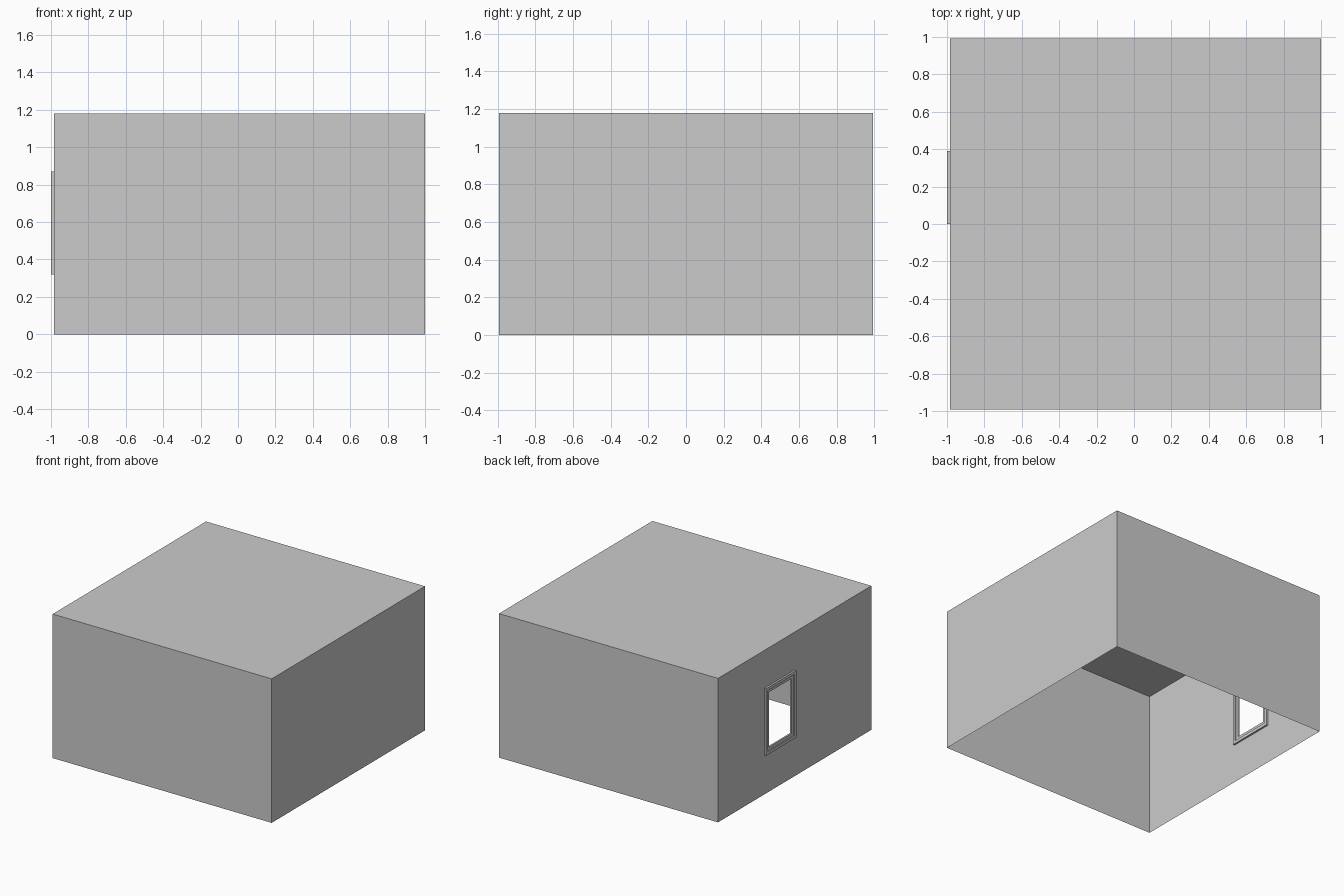
import bpy, bmesh

if "Cube" in bpy.data.objects:
    bpy.data.objects.remove(bpy.data.objects["Cube"])

H = 1.18                      # room height
HALF = 0.9925                 # half depth (y)
X0, X1 = -0.985, 1.0          # left and right walls
WIN = (0.0, 0.39, 0.32, 0.87) # window: y0, y1, z0, z1


def make_object(name, bm):
    bmesh.ops.remove_doubles(bm, verts=bm.verts, dist=1e-5)
    mesh = bpy.data.meshes.new(name)
    bm.to_mesh(mesh)
    bm.free()
    ob = bpy.data.objects.new(name, mesh)
    bpy.context.collection.objects.link(ob)
    return ob


def face(bm, pts):
    return bm.faces.new([bm.verts.new(p) for p in pts])


def inset(r, d):
    return (r[0] + d, r[1] - d, r[2] + d, r[3] - d)


def loop(r, x):
    y0, y1, z0, z1 = r
    return [(x, y0, z0), (x, y0, z1), (x, y1, z1), (x, y1, z0)]


def bridge(bm, a, b):
    for i in range(4):
        j = (i + 1) % 4
        face(bm, [a[i], a[j], b[j], b[i]])


# Room shell: thin walls and roof, open underneath
bm = bmesh.new()
y0, y1 = -HALF, HALF
face(bm, [(X0, y0, H), (X1, y0, H), (X1, y1, H), (X0, y1, H)])
face(bm, [(X0, y0, 0), (X1, y0, 0), (X1, y0, H), (X0, y0, H)])
face(bm, [(X1, y0, 0), (X1, y1, 0), (X1, y1, H), (X1, y0, H)])
face(bm, [(X1, y1, 0), (X0, y1, 0), (X0, y1, H), (X1, y1, H)])

# Left wall with its window opening, cut as one clean grid
opening = inset(WIN, 0.02)
ys = [y0, opening[0], opening[1], y1]
zs = [0, opening[2], opening[3], H]
wall = [face(bm, loop((ys[i], ys[i + 1], zs[j], zs[j + 1]), X0))
        for i in range(3) for j in range(3) if (i, j) != (1, 1)]
bmesh.ops.remove_doubles(bm, verts=bm.verts, dist=1e-5)
edges = list({e for f in wall for e in f.edges})
bmesh.ops.dissolve_limit(bm, angle_limit=0.01, verts=[], edges=edges)
bmesh.ops.recalc_face_normals(bm, faces=bm.faces)
make_object("room_shell", bm)


# Rectangular ring running around the window
def ring(name, outer, width, xa, xb):
    bm = bmesh.new()
    inner = inset(outer, width)
    loops = [loop(outer, xa), loop(outer, xb), loop(inner, xb), loop(inner, xa)]
    for k in range(4):
        bridge(bm, loops[k], loops[(k + 1) % 4])
    bmesh.ops.remove_doubles(bm, verts=bm.verts, dist=1e-5)
    bmesh.ops.recalc_face_normals(bm, faces=bm.faces)
    return make_object(name, bm)


# Raised casing and the recessed sash within it
ring("window_casing", WIN, 0.025, -1.0, -0.97)
ring("window_sash", inset(WIN, 0.025), 0.025, -0.992, -0.978)
